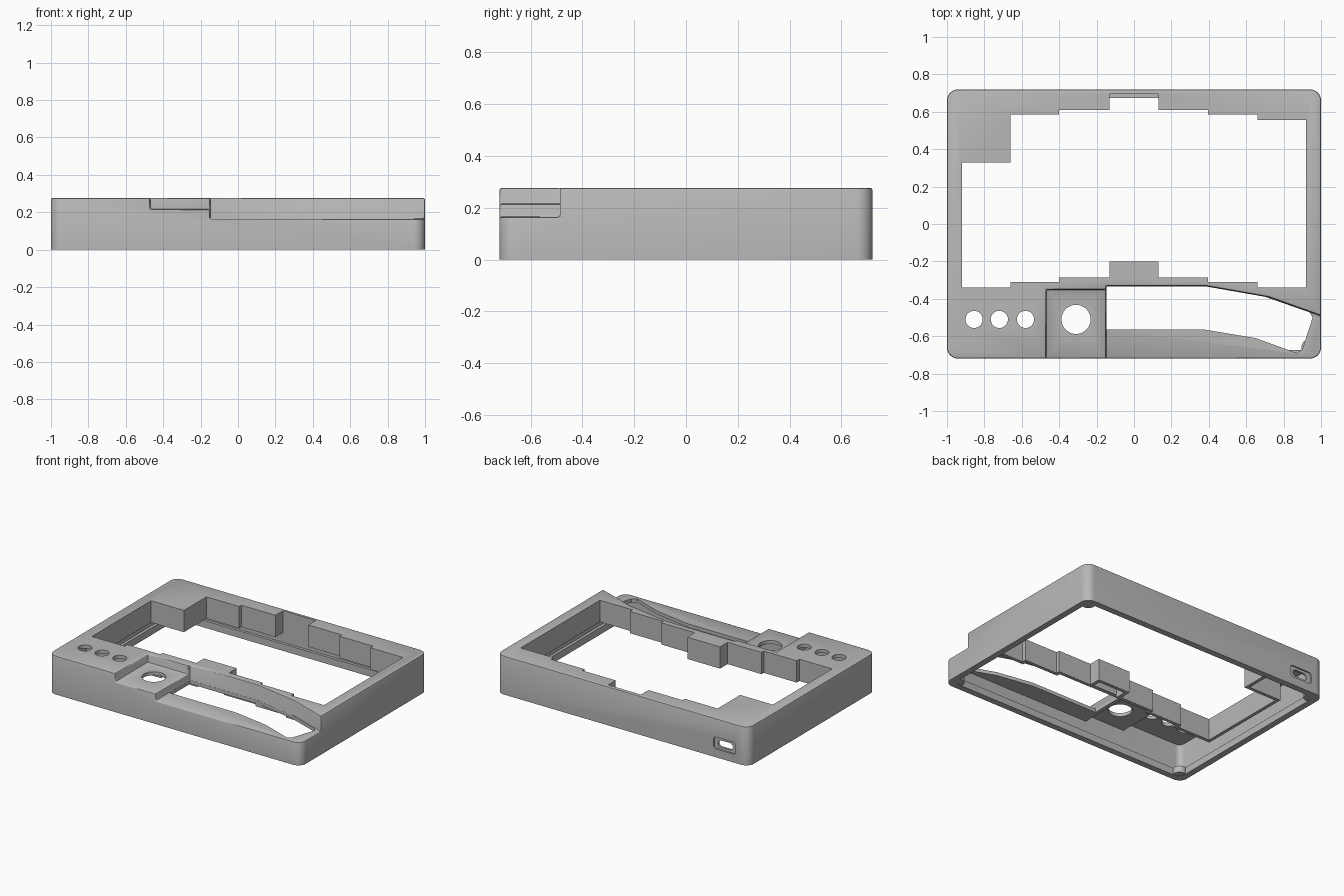
import bpy, bmesh, math
from mathutils import Vector

cube = bpy.data.objects.get("Cube")
if cube:
    bpy.data.objects.remove(cube, do_unlink=True)

grey = bpy.data.materials.new("plain grey")
grey.use_nodes = True
COLOUR = (0.48, 0.48, 0.48, 1)
grey.diffuse_color = COLOUR
grey.node_tree.nodes["Principled BSDF"].inputs["Base Color"].default_value = COLOUR

W, D, H = 1.0, 0.72, 0.276      # half width, half depth, height
SKIN = 0.025                    # shell thickness


def ccw(pts):
    area = sum(a[0] * b[1] - b[0] * a[1] for a, b in zip(pts, pts[1:] + pts[:1]))
    return pts if area > 0 else pts[::-1]


def prism(name, pts, z0, z1):
    """Extrude a flat outline upward."""
    bm = bmesh.new()
    pts = ccw(pts)
    face = bm.faces.new([bm.verts.new((x, y, z0)) for x, y in pts])
    new = bmesh.ops.extrude_face_region(bm, geom=[face])["geom"]
    moved = [v for v in new if isinstance(v, bmesh.types.BMVert)]
    bmesh.ops.translate(bm, verts=moved, vec=(0, 0, z1 - z0))
    bmesh.ops.recalc_face_normals(bm, faces=bm.faces)
    mesh = bpy.data.meshes.new(name)
    bm.to_mesh(mesh)
    bm.free()
    mesh.materials.append(grey)
    ob = bpy.data.objects.new(name, mesh)
    bpy.context.collection.objects.link(ob)
    return ob


def rounded(hx, hy, r, cx=0, cy=0, seg=8):
    """Outline of a rounded rectangle; a circle when hx = hy = r."""
    pts = []
    for i, (sx, sy) in enumerate([(1, 1), (-1, 1), (-1, -1), (1, -1)]):
        for k in range(seg + 1):
            a = (i + k / seg) * math.pi / 2
            p = (cx + sx * (hx - r) + r * math.cos(a), cy + sy * (hy - r) + r * math.sin(a))
            if not pts or math.dist(p, pts[-1]) > 1e-5:
                pts.append(p)
    if math.dist(pts[0], pts[-1]) < 1e-5:
        pts.pop()
    return pts


def offset(pts, d):
    """Grow an outline outward with mitred corners."""
    pts = [Vector(p) for p in ccw(pts)]
    out = []
    for i, p in enumerate(pts):
        a = (p - pts[i - 1]).normalized()
        b = (pts[(i + 1) % len(pts)] - p).normalized()
        na, nb = Vector((a.y, -a.x)), Vector((b.y, -b.x))
        out.append(tuple(p + (na + nb) * d / (1 + na.dot(nb))))
    return out


def cut(ob, *cutters):
    """Subtract the cutters and throw them away."""
    for c in cutters:
        c.hide_render = True
        mod = ob.modifiers.new("cut", 'BOOLEAN')
        mod.operation, mod.solver, mod.object = 'DIFFERENCE', 'EXACT', c
        bpy.context.view_layer.objects.active = ob
        bpy.ops.object.modifier_apply(modifier=mod.name)
        bpy.data.objects.remove(c, do_unlink=True)


# Stepped window outline
window = [(-.92, -.34), (-.66, -.34), (-.66, -.31), (-.40, -.31), (-.40, -.285),
          (-.13, -.285), (-.13, -.20), (.13, -.20), (.13, -.285), (.395, -.285),
          (.395, -.31), (.66, -.31), (.66, -.34), (.92, -.34), (.92, .555),
          (.66, .555), (.66, .585), (.395, .585), (.395, .61), (.13, .61),
          (.13, .695), (-.13, .695), (-.13, .61), (-.40, .61), (-.40, .585),
          (-.66, .585), (-.66, .33), (-.92, .33)]
# Lowered areas at the front: slot shelf and knob pad
shelf = [(-.15, -.33), (.38, -.33), (.72, -.39), (1, -.49), (1.1, -.49), (1.1, -.8), (-.15, -.8)]
pad = [(-.47, -.35), (-.14, -.35), (-.14, -.8), (-.47, -.8)]
slot = [(-.147, -.333), (.38, -.333), (.70, -.389), (.94, -.473), (.955, -.50),
        (.90, -.67), (.87, -.69), (.65, -.61), (.38, -.565), (-.147, -.565)]
SHELF_Z, PAD_Z, LIP_Z, RIM_Z = 0.165, 0.215, 0.12, 0.05

# Outer block with its steps
case = prism("case_frame", rounded(W, D, 0.06), 0, H)
cut(case, prism("shelf_cut", shelf, SHELF_Z, 0.4), prism("pad_cut", pad, PAD_Z, 0.4))

# Soften the upper edges
bm = bmesh.new()
bm.from_mesh(case.data)
bmesh.ops.remove_doubles(bm, verts=bm.verts, dist=1e-5)
edges = [e for e in bm.edges if len(e.link_faces) == 2 and e.calc_face_angle(0) > 0.5
         and min(v.co.z for v in e.verts) > 0.1]
bmesh.ops.bevel(bm, geom=edges, offset=0.008, segments=2, profile=0.5,
                affect='EDGES', clamp_overlap=True)
bm.to_mesh(case.data)
bm.free()

# Hollow inside, keeping the skin under the steps and a lip round the window
cavity = prism("cavity", rounded(W - SKIN, D - SKIN, 0.04), RIM_Z, H - SKIN)
cut(cavity,
    prism("shelf_skin", offset(shelf, SKIN), SHELF_Z - SKIN, 0.5),
    prism("pad_skin", offset(pad, SKIN), PAD_Z - SKIN, 0.5),
    prism("window_lip", offset(window, SKIN - 0.001), LIP_Z, 0.5))
cut(case, cavity,
    prism("rim_opening", rounded(W - 0.045, D - 0.045, 0.03), -0.1, RIM_Z + 0.01),
    prism("window_cut", window, RIM_Z + 0.02, 0.5),
    prism("slot_cut", slot, RIM_Z + 0.02, SHELF_Z + 0.02))

# Round button holes and the larger knob hole
for x, r in [(-.855, .046), (-.72, .046), (-.58, .046), (-.31, .078)]:
    cut(case, prism("hole_cut", rounded(r, r, r, x, -.51), 0.15, 0.5))

# Rear port: shallow recess and a through hole
for hx, hz, r, y0 in [(.088, .042, .02, D - 0.01), (.058, .024, .023, D - 0.1)]:
    port = prism("port_cut", rounded(hx, hz, r, -.81, .102), -0.9, -y0)
    port.rotation_euler.x = math.pi / 2
    bpy.context.view_layer.update()
    cut(case, port)

# Corner posts inside the rim
posts = [prism("corner_post", rounded(.045, .045, .045, sx * .94, sy * .66), 0.002, RIM_Z)
         for sx in (-1, 1) for sy in (-1, 1)]

for ob in [case] + posts:
    bpy.ops.object.select_all(action='DESELECT')
    ob.select_set(True)
    bpy.context.view_layer.objects.active = ob
    bpy.ops.object.shade_smooth_by_angle(angle=math.radians(35))
